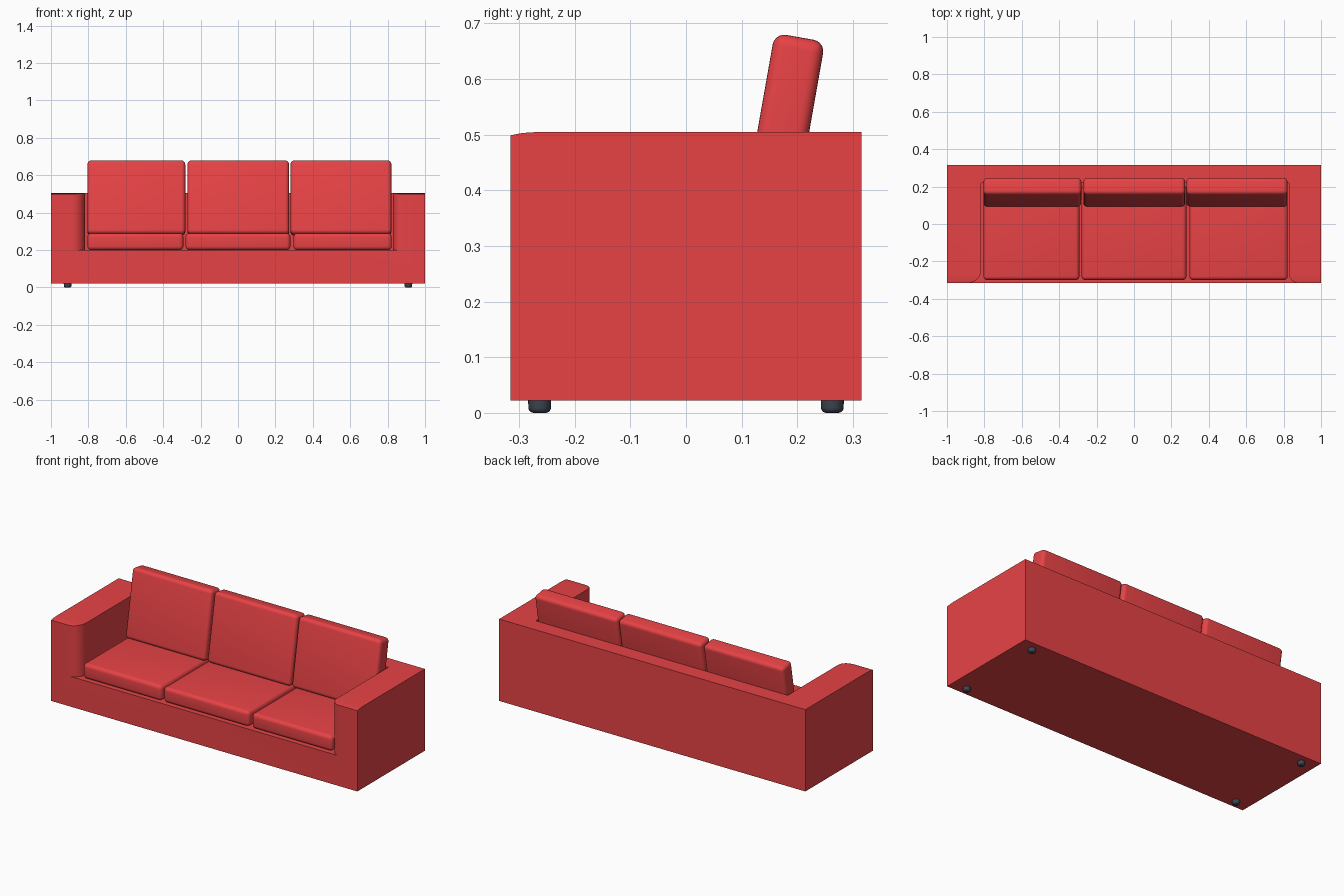
import bpy, bmesh, math
from mathutils import Vector

if "Cube" in bpy.data.objects:
    bpy.data.objects.remove(bpy.data.objects["Cube"])


def material(name, rgb):
    m = bpy.data.materials.new(name)
    m.diffuse_color = (*rgb, 1)
    m.use_nodes = True
    m.node_tree.nodes["Principled BSDF"].inputs["Base Color"].default_value = m.diffuse_color
    return m


red = material("red_fabric", (0.80, 0.055, 0.06))
dark = material("dark_feet", (0.045, 0.06, 0.085))


def finish(name, bm, mat, smooth=True):
    bmesh.ops.recalc_face_normals(bm, faces=bm.faces)
    me = bpy.data.meshes.new(name)
    bm.to_mesh(me)
    bm.free()
    me.materials.append(mat)
    ob = bpy.data.objects.new(name, me)
    bpy.context.collection.objects.link(ob)
    bpy.ops.object.select_all(action='DESELECT')
    ob.select_set(True)
    bpy.context.view_layer.objects.active = ob
    if smooth:
        bpy.ops.object.shade_smooth_by_angle(angle=math.radians(35))
    return ob


def prism(points, direction):
    bm = bmesh.new()
    face = bm.faces.new([bm.verts.new(p) for p in points])
    ext = bmesh.ops.extrude_face_region(bm, geom=[face])
    verts = [g for g in ext["geom"] if isinstance(g, bmesh.types.BMVert)]
    bmesh.ops.translate(bm, verts=verts, vec=Vector(direction))
    return bm


def cushion(name, x0, x1, centre_yz, depth, height, tilt=0):
    bm = bmesh.new()
    bmesh.ops.create_cube(bm, size=1)
    bmesh.ops.scale(bm, vec=(x1 - x0, depth, height), verts=bm.verts)
    bmesh.ops.bevel(bm, geom=bm.edges[:], offset=0.021, segments=5,
                    profile=0.5, affect='EDGES')
    ob = finish(name, bm, red)
    ob.location = ((x0 + x1) / 2, *centre_yz)
    ob.rotation_euler.x = math.radians(tilt)


# Frame body: side profile with the slightly eased top front edge
side = [(-0.315, 0.022), (0.315, 0.022), (0.315, 0.505),
        (-0.265, 0.505), (-0.295, 0.503), (-0.315, 0.499)]
frame = finish("sofa_frame", prism([(-1, y, z) for y, z in side], (2, 0, 0)), red, False)


# Seat well, cut with rounded inner arm corners
def arm_corner(x, r, sign):
    arc = [(x + sign * r * (1 - math.sin(a)), -0.315 + r * (1 - math.cos(a)))
           for a in [math.pi / 2 * i / 8 for i in range(9)]]
    return [(arc[0][0], -0.4)] + arc


left = arm_corner(-0.818, 0.068, -1)
right = arm_corner(0.828, 0.05, 1)
plan = left + [(-0.818, 0.22), (0.828, 0.22)] + right[::-1]
cutter = finish("seat_well_cutter", prism([(x, y, 0.2) for x, y in plan], (0, 0, 0.5)), red, False)
cutter.hide_render = True
mod = frame.modifiers.new("seat_well", 'BOOLEAN')
mod.operation = 'DIFFERENCE'
mod.solver = 'EXACT'
mod.object = cutter
bpy.ops.object.select_all(action='DESELECT')
frame.select_set(True)
bpy.context.view_layer.objects.active = frame
bpy.ops.object.modifier_apply(modifier=mod.name)
bpy.data.objects.remove(cutter)
bpy.ops.object.shade_smooth_by_angle(angle=math.radians(35))

# Seat cushions
for n, (a, b) in enumerate([(-0.805, -0.292), (-0.28, 0.28), (0.297, 0.822)], 1):
    cushion(f"seat_cushion_{n}", a, b, (-0.045, 0.245), 0.51, 0.09)

# Leaning back cushions
for n, (a, b) in enumerate([(-0.805, -0.282), (-0.27, 0.273), (0.281, 0.82)], 1):
    cushion(f"back_cushion_{n}", a, b, (0.170, 0.478), 0.092, 0.40, -10)

# Rounded feet
for sx, xn in ((-1, "left"), (1, "right")):
    for sy, yn in ((-1, "front"), (1, "back")):
        bm = bmesh.new()
        bmesh.ops.create_cone(bm, cap_ends=True, segments=20, radius1=0.02,
                              radius2=0.021, depth=0.03)
        low = [e for e in bm.edges if all(v.co.z < 0 for v in e.verts)]
        bmesh.ops.bevel(bm, geom=low, offset=0.009, segments=4,
                        profile=0.5, affect='EDGES')
        foot = finish(f"{yn}_{xn}_foot", bm, dark)
        foot.location = (sx * 0.911, sy * 0.263, 0.015)
